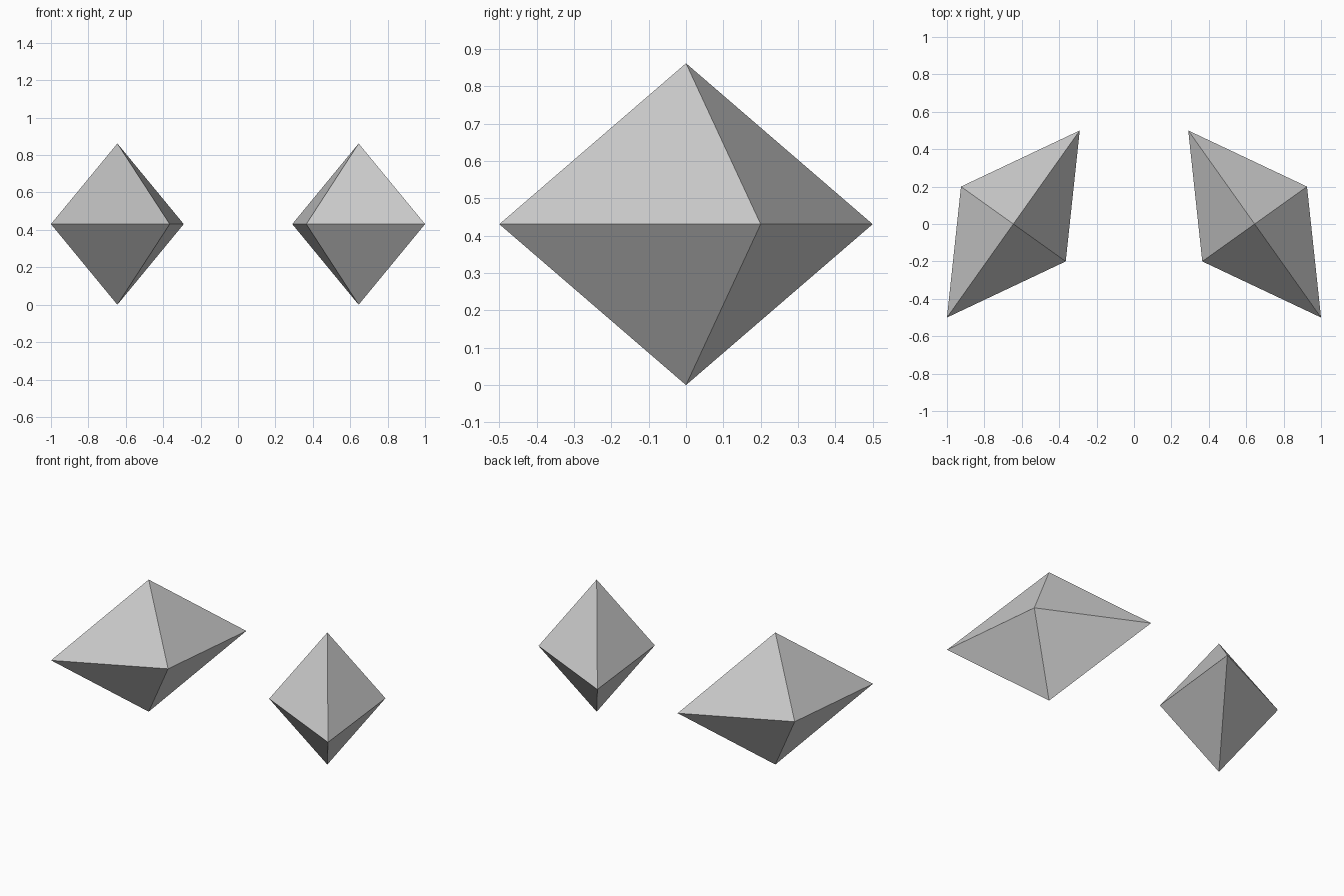
import bpy
import bmesh

cube = bpy.data.objects.get("Cube")
if cube:
    bpy.data.objects.remove(cube, do_unlink=True)

grey = bpy.data.materials.new("light grey")
grey.use_nodes = True
colour = (0.6, 0.6, 0.6, 1)
grey.diffuse_color = colour
grey.node_tree.nodes["Principled BSDF"].inputs["Base Color"].default_value = colour

CENTRE_X, HALF_HEIGHT = 0.645, 0.431
LONG_CORNER = (0.355, -0.5)   # half diagonals of the girdle
SHORT_CORNER = (0.28, 0.2)


def gem(name, side):
    """Eight-sided double pyramid over a skewed four-cornered girdle."""
    bm = bmesh.new()
    top = bm.verts.new((0, 0, HALF_HEIGHT))
    bottom = bm.verts.new((0, 0, -HALF_HEIGHT))
    girdle = [bm.verts.new((side * sign * x, sign * y, 0))
              for sign in (1, -1) for x, y in (LONG_CORNER, SHORT_CORNER)]
    for i, corner in enumerate(girdle):
        following = girdle[(i + 1) % 4]
        bm.faces.new((corner, following, top))
        bm.faces.new((following, corner, bottom))
    bmesh.ops.recalc_face_normals(bm, faces=bm.faces)
    mesh = bpy.data.meshes.new(name)
    bm.to_mesh(mesh)
    bm.free()
    mesh.materials.append(grey)
    obj = bpy.data.objects.new(name, mesh)
    obj.location = (side * CENTRE_X, 0, HALF_HEIGHT)
    bpy.context.collection.objects.link(obj)


# Mirrored pair
gem("left_gem", 1)
gem("right_gem", -1)
